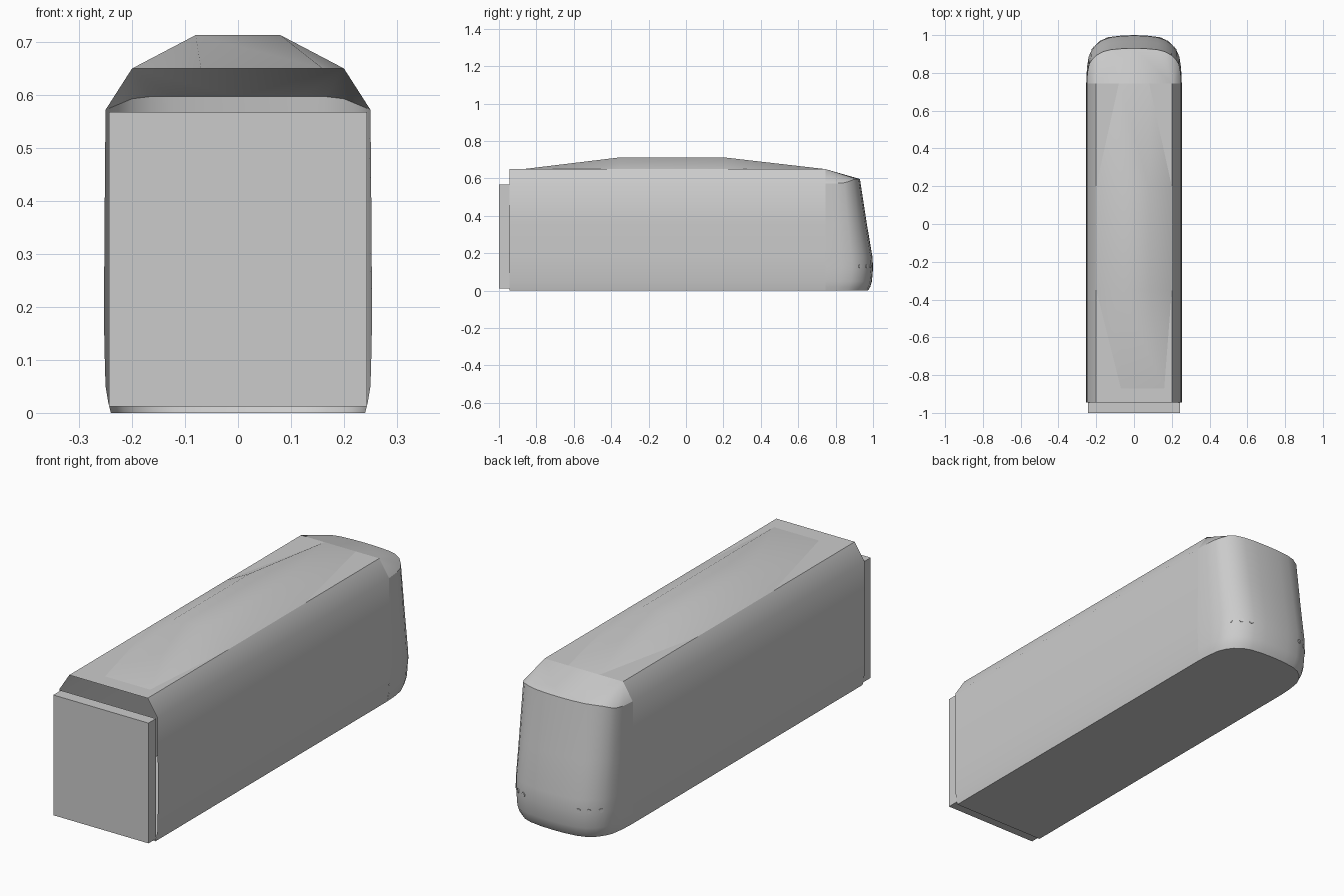
import bpy, bmesh, math
from mathutils import Vector

cube = bpy.data.objects.get("Cube")
if cube:
    bpy.data.objects.remove(cube, do_unlink=True)

grey = bpy.data.materials.new("plain grey")
grey.use_nodes = True
GREY = (0.6, 0.6, 0.6, 1)
grey.diffuse_color = GREY
grey.node_tree.nodes["Principled BSDF"].inputs["Base Color"].default_value = GREY

FRONT, JOINT = -0.945, 0.745


def finish(bm, name, angle=40):
    bmesh.ops.recalc_face_normals(bm, faces=bm.faces)
    mesh = bpy.data.meshes.new(name)
    bm.to_mesh(mesh)
    bm.free()
    mesh.materials.append(grey)
    obj = bpy.data.objects.new(name, mesh)
    bpy.context.collection.objects.link(obj)
    bpy.ops.object.select_all(action="DESELECT")
    obj.select_set(True)
    bpy.context.view_layer.objects.active = obj
    bpy.ops.object.shade_smooth_by_angle(angle=math.radians(angle))
    return obj


def bridge(bm, a, b, closed=False):
    for i in range(len(a) if closed else len(a) - 1):
        j = (i + 1) % len(a)
        bm.faces.new((a[i], a[j], b[j], b[i]))


# Body shell: half section mirrored, open at both ends
half = [(0.24, 0), (0.25, 0.05), (0.253, 0.18), (0.252, 0.35), (0.25, 0.572), (0.2, 0.65)]
section = half + [(-x, z) for x, z in reversed(half)]
bm = bmesh.new()
rings = [[bm.verts.new((x, y, z)) for x, z in section] for y in (FRONT, JOINT)]
bridge(bm, *rings, closed=True)
finish(bm, "body_shell")

# Gangway block on the front end
bm = bmesh.new()
bmesh.ops.create_cube(bm, size=1)
for v in bm.verts:
    v.co = (v.co.x * 0.486, -0.9725 + v.co.y * 0.055, 0.29 + v.co.z * 0.555)
finish(bm, "gangway_block")

# Raised roof: hull over the flat ridge and its footprint
bm = bmesh.new()
ridge = [(x, y, 0.713) for x in (-0.08, 0.08) for y in (-0.35, 0.2)]
foot = [(x, y, 0.65) for x in (-0.2, 0.2) for y in (-0.35, 0.2)]
foot += [(x, y, 0.65) for x, y in ((-0.07, -0.87), (0.16, -0.87), (-0.08, JOINT), (0.08, JOINT))]
for p in ridge + foot:
    bm.verts.new(p)
bmesh.ops.convex_hull(bm, input=bm.verts)
finish(bm, "raised_roof")

# Nose: plan curve lofted through stacked levels (z, half width, tip y, rounding)
plan = [(1, None), (0.985, 0.17), (0.95, 0.112), (0.89, 0.08), (0.8, 0.05),
        (0.66, 0.024), (0.5, 0.01), (0.25, 0.002), (0, 0)]
levels = [(0, 0.24, 0.973, 1), (0.02, 0.245, 0.985, 1), (0.05, 0.25, 0.994, 1),
          (0.12, 0.252, 1, 1), (0.18, 0.253, 0.997, 1), (0.35, 0.252, 0.968, 0.9),
          (0.572, 0.25, 0.93, 0.75)]


def nose_ring(z, w, tip, k):
    pts = [(u * w, JOINT if d is None else tip - d * k, z) for u, d in plan]
    return pts + [(-x, y, h) for x, y, h in reversed(pts[:-1])]


bm = bmesh.new()
rings = []
for level in levels:
    pts = nose_ring(*level)
    if level == levels[-1]:  # top rim rises toward the middle
        pts = [(x, y, z + 0.025 * max(0, min(1, (0.25 - abs(x)) / 0.06))) for x, y, z in pts]
    rings.append([bm.verts.new(p) for p in pts])
for a, b in zip(rings, rings[1:]):
    bridge(bm, a, b)
bm.faces.new(rings[0])
# Sloping cap between the roof end and the rim
top = rings[-1]
left, right = (bm.verts.new((x, JOINT, 0.65)) for x in (0.2, -0.2))
mid = len(top) // 2
for i in range(mid):
    bm.faces.new((left, top[i], top[i + 1]))
    bm.faces.new((right, top[-1 - i], top[-2 - i]))
bm.faces.new((left, top[mid], right))
finish(bm, "rounded_nose", 32)

# Small lamp discs on the lower nose corners
ring = [Vector(p) for p in nose_ring(0.13, 0.252, 1, 1)][:len(plan)]
for side, label in ((1, "left"), (-1, "right")):
    for n, x in enumerate((0.14, 0.18, 0.217)):
        a, b = next((a, b) for a, b in zip(ring, ring[1:]) if b.x <= x <= a.x)
        p = a.lerp(b, (a.x - x) / (a.x - b.x))
        normal = Vector((a.y - b.y, b.x - a.x, 0)).normalized() * -1
        bm = bmesh.new()
        bmesh.ops.create_cone(bm, cap_ends=True, segments=12, radius1=0.01, radius2=0.01, depth=0.006)
        turn = normal.to_track_quat("Z", "Y")
        for v in bm.verts:
            v.co = turn @ v.co + p
            v.co.x *= side
        finish(bm, f"{label}_lamp_{n + 1}")
